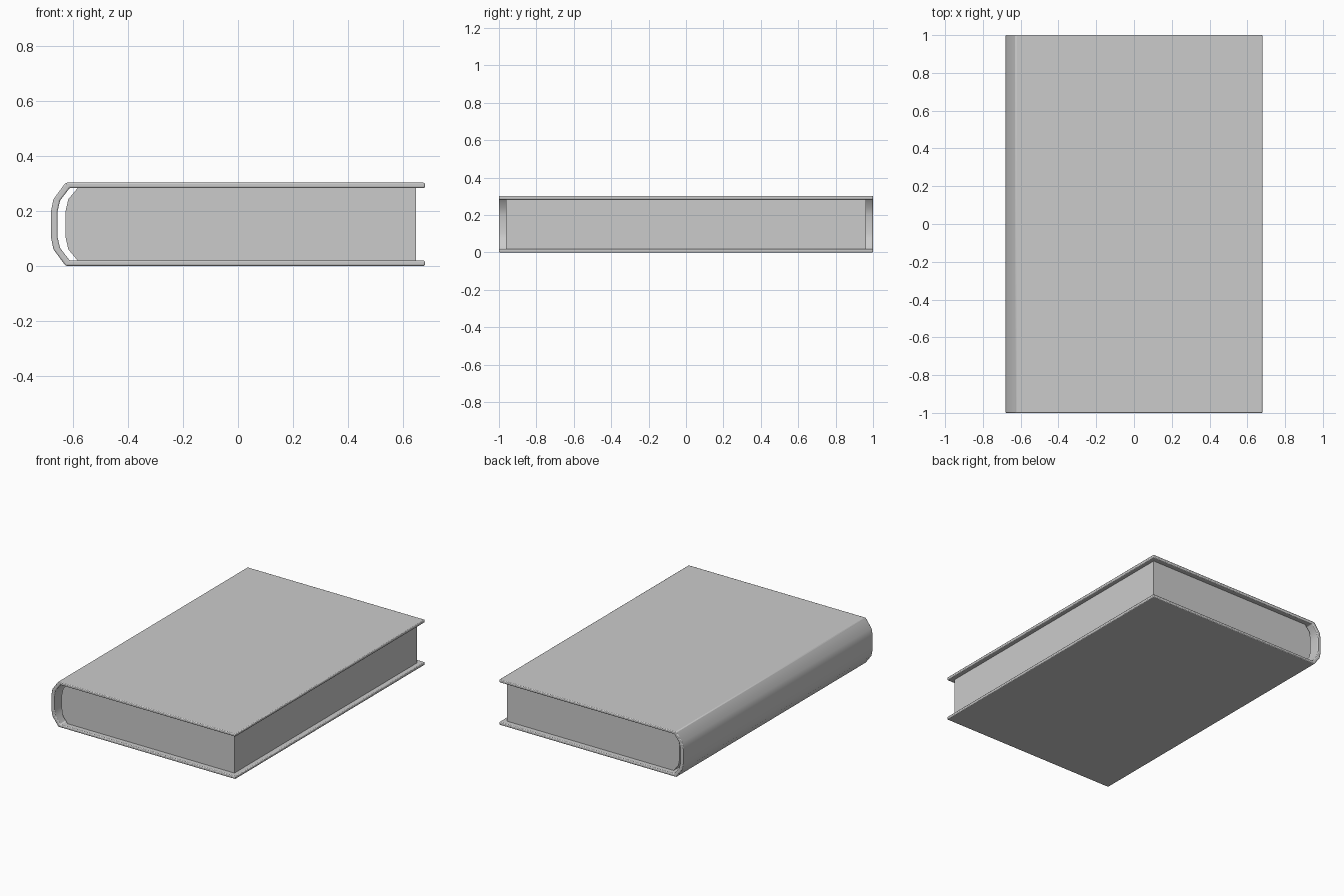
import bpy, bmesh
from math import radians

if "Cube" in bpy.data.objects:
    bpy.data.objects.remove(bpy.data.objects["Cube"])


def extrude_profile(name, profile, half_y):
    """Solid made by sweeping an (x, z) outline along y."""
    bm = bmesh.new()
    face = bm.faces.new([bm.verts.new((x, -half_y, z)) for x, z in profile])
    new = bmesh.ops.extrude_face_region(bm, geom=[face])["geom"]
    verts = [v for v in new if isinstance(v, bmesh.types.BMVert)]
    bmesh.ops.translate(bm, verts=verts, vec=(0, 2 * half_y, 0))
    bmesh.ops.recalc_face_normals(bm, faces=bm.faces)
    mesh = bpy.data.meshes.new(name)
    bm.to_mesh(mesh)
    bm.free()
    obj = bpy.data.objects.new(name, mesh)
    bpy.context.collection.objects.link(obj)
    return obj


def mirrored(half):
    """Complete an upper-half outline with its lower mirror image."""
    return half + [(x, HEIGHT - z) for x, z in reversed(half)]


def smooth(obj):
    bpy.ops.object.select_all(action="DESELECT")
    obj.select_set(True)
    bpy.context.view_layer.objects.active = obj
    bpy.ops.object.shade_smooth_by_angle(angle=radians(40))


HEIGHT = 0.302

# Wrap-around cover: two boards joined by a rounded spine
outer = mirrored([(0.68, 0.302), (-0.627, 0.302), (-0.671, 0.242), (-0.68, 0.198)])
inner = mirrored([(0.68, 0.283), (-0.612, 0.283), (-0.647, 0.237), (-0.656, 0.198)])
cover = extrude_profile("cover", outer + inner[::-1], 1.0)
bevel = cover.modifiers.new("rounded_edges", "BEVEL")
bevel.width = 0.005
bevel.segments = 2
bevel.limit_method = "ANGLE"
bevel.angle_limit = radians(50)
smooth(cover)

# Page block, set back from the cover edges, with a rounded back
pages = extrude_profile("pages", mirrored(
    [(0.648, 0.284), (-0.582, 0.284), (-0.617, 0.242), (-0.627, 0.198)]), 0.963)
smooth(pages)
